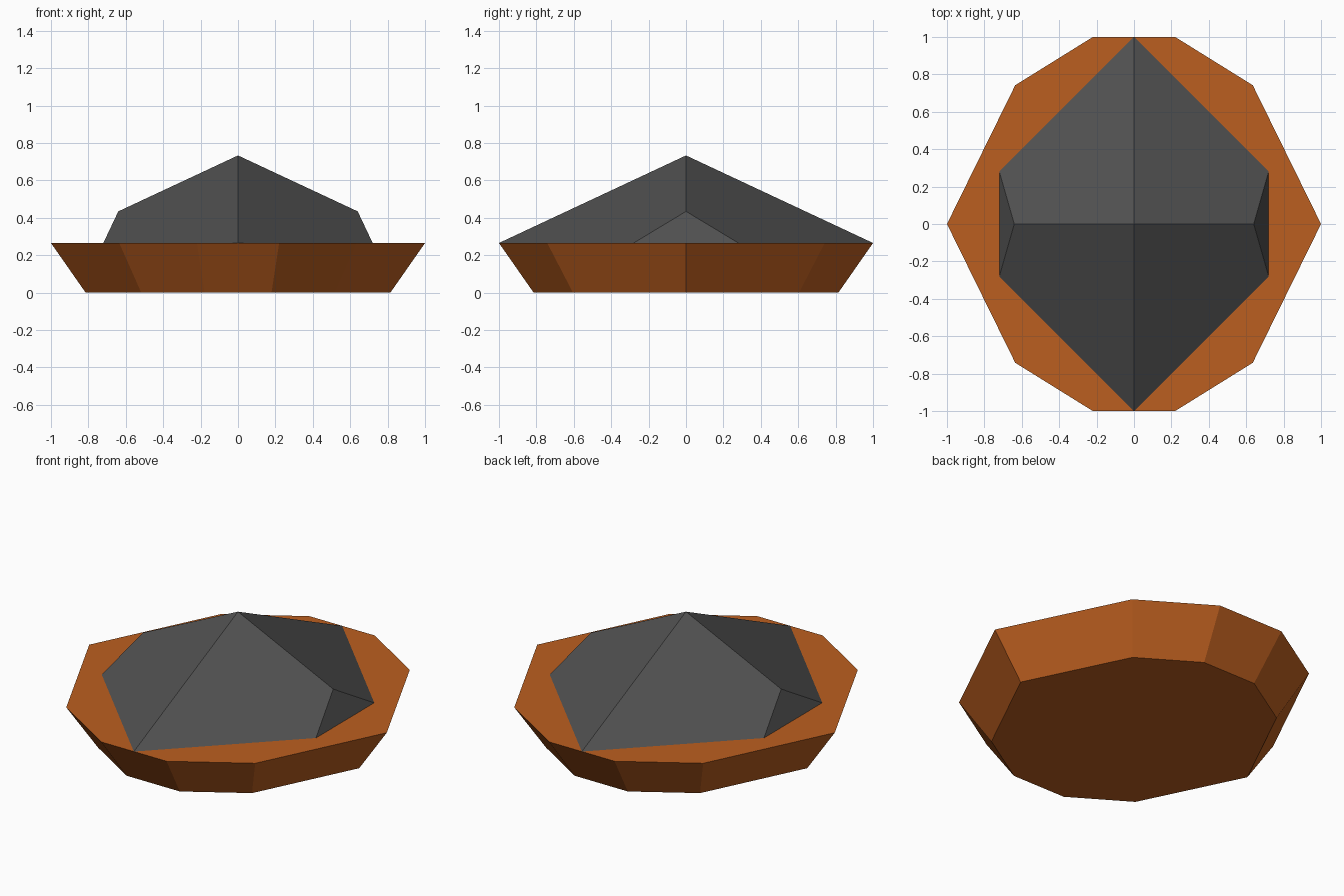
import bpy, bmesh

cube = bpy.data.objects.get("Cube")
if cube:
    bpy.data.objects.remove(cube, do_unlink=True)


def make_material(name, rgb):
    mat = bpy.data.materials.new(name)
    mat.use_nodes = True
    mat.diffuse_color = (*rgb, 1)
    mat.node_tree.nodes["Principled BSDF"].inputs["Base Color"].default_value = (*rgb, 1)
    return mat


def hull_object(name, points, mat, open_below=False):
    """Flat-faced convex solid around points, mirrored in x and y."""
    mirrored = {(sx * x, sy * y, z) for x, y, z in points
                for sx in (1, -1) for sy in (1, -1)}
    bm = bmesh.new()
    for p in sorted(mirrored):
        bm.verts.new(p)
    bmesh.ops.remove_doubles(bm, verts=bm.verts[:], dist=0.0001)
    bmesh.ops.convex_hull(bm, input=bm.verts[:])
    bmesh.ops.dissolve_limit(bm, angle_limit=0.02, verts=bm.verts[:], edges=bm.edges[:])
    bmesh.ops.recalc_face_normals(bm, faces=bm.faces[:])
    if open_below:
        under = [f for f in bm.faces if f.normal.z < -0.9]
        bmesh.ops.delete(bm, geom=under, context='FACES')
    mesh = bpy.data.meshes.new(name)
    bm.to_mesh(mesh)
    bm.free()
    mesh.materials.append(mat)
    obj = bpy.data.objects.new(name, mesh)
    bpy.context.collection.objects.link(obj)
    return obj


orange = make_material("burnt orange", (0.50, 0.113, 0.014))
grey = make_material("dark grey", (0.08, 0.08, 0.08))

# Ten-sided tapered dish
RIM_Z, TAPER = 0.265, 0.815
outline = [(1, 0), (0.635, 0.742), (0.22, 1)]
rim = [(x, y, RIM_Z) for x, y in outline]
foot = [(x * TAPER, y * TAPER, 0) for x, y in outline]
hull_object("dish", rim + foot, orange)

# Faceted pyramid with its two side corners cut off
apex, tip = (0, 0, 0.733), (0, 1, RIM_Z)
corner, ridge_end = (0.72, 0.28, RIM_Z), (0.64, 0, 0.434)
hull_object("pyramid_cap", [apex, tip, corner, ridge_end], grey, open_below=True)
